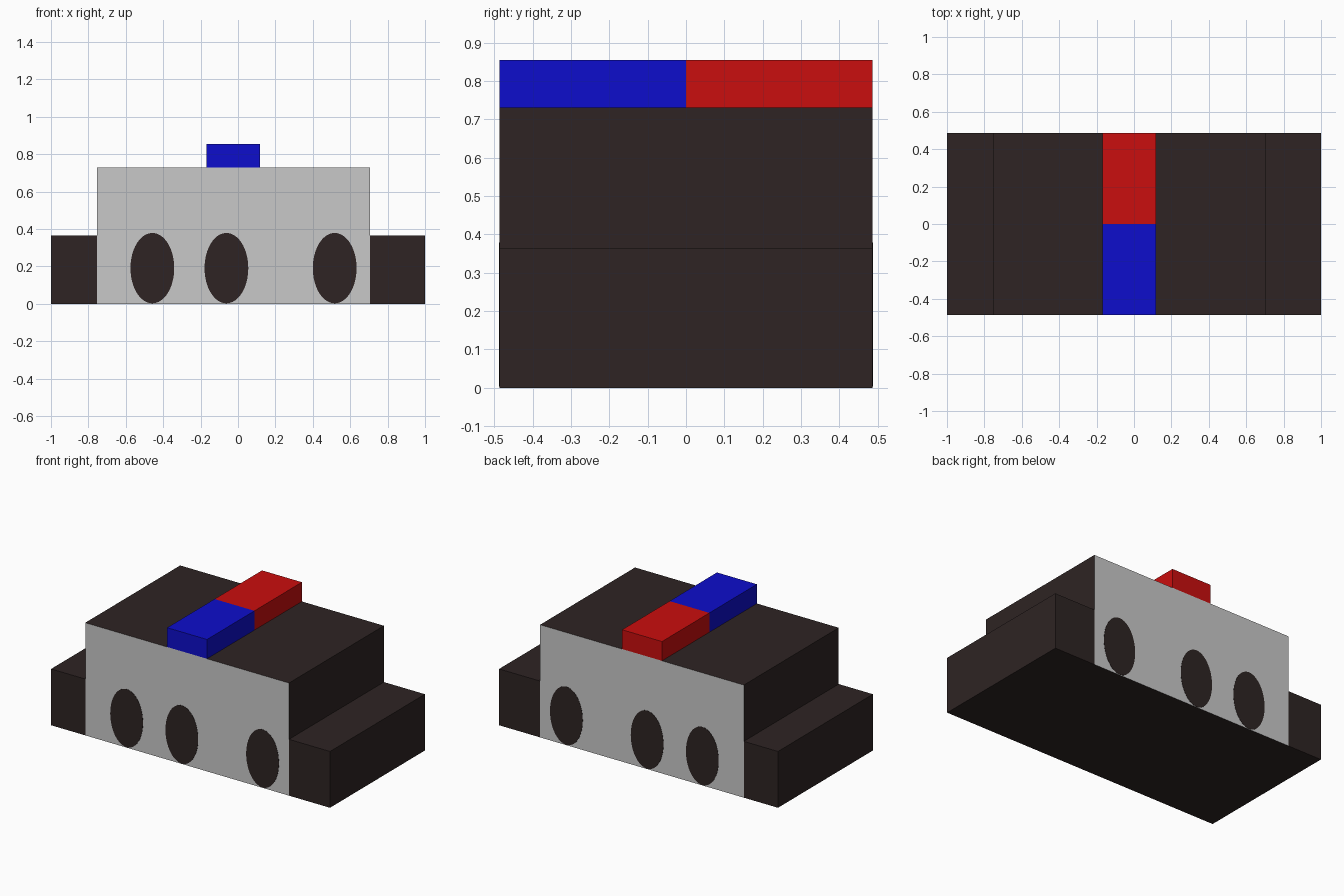
import bpy, bmesh, math
from mathutils import Vector, Matrix

if "Cube" in bpy.data.objects:
    bpy.data.objects.remove(bpy.data.objects["Cube"])

HALF = 0.486            # half width of the car in y
X0, X1 = -0.755, 0.706  # cabin ends
HOOD, ROOF, BAR = 0.365, 0.73, 0.855


def srgb(r, g, b):
    lin = [c / 255 / 12.92 if c < 11 else ((c / 255 + 0.055) / 1.055) ** 2.4 for c in (r, g, b)]
    return (*lin, 1)


def material(name, colour):
    m = bpy.data.materials.new(name)
    m.diffuse_color = srgb(*colour)
    m.use_nodes = True
    m.node_tree.nodes["Principled BSDF"].inputs["Base Color"].default_value = m.diffuse_color
    return m


dark = material("dark brown", (46, 36, 35))
grey = material("light grey", (201, 201, 201))
red = material("red", (202, 14, 14))
blue = material("blue", (13, 13, 204))


def extruded(name, profile, cuts, mats, rule):
    """Extrude an xz profile across y, cut it at planes, colour faces by rule(centre, normal)."""
    bm = bmesh.new()
    face = bm.faces.new([bm.verts.new((x, -HALF, z)) for x, z in profile])
    new = bmesh.ops.extrude_face_region(bm, geom=[face])["geom"]
    bmesh.ops.translate(bm, vec=(0, 2 * HALF, 0), verts=[v for v in new if isinstance(v, bmesh.types.BMVert)])
    for co, no in cuts:
        bmesh.ops.bisect_plane(bm, geom=bm.verts[:] + bm.edges[:] + bm.faces[:],
                               plane_co=co, plane_no=no, dist=1e-5)
    bmesh.ops.recalc_face_normals(bm, faces=bm.faces[:])
    for f in bm.faces:
        f.material_index = rule(f.calc_center_median(), f.normal)
    finish(name, bm, mats)


def finish(name, bm, mats):
    me = bpy.data.meshes.new(name)
    bm.to_mesh(me)
    bm.free()
    for m in mats:
        me.materials.append(m)
    bpy.context.collection.objects.link(bpy.data.objects.new(name, me))


# Body: stepped profile, grey on the cabin's two sides
extruded("car_body",
         [(-1, 0), (1, 0), (1, HOOD), (X1, HOOD), (X1, ROOF), (X0, ROOF), (X0, HOOD), (-1, HOOD)],
         [((X0, 0, 0), (1, 0, 0)), ((X1, 0, 0), (1, 0, 0))], [dark, grey],
         lambda c, n: int(abs(n.y) > 0.9 and X0 < c.x < X1))

# Roof light bar: blue front half, red back half
extruded("light_bar", [(-0.168, ROOF), (0.118, ROOF), (0.118, BAR), (-0.168, BAR)],
         [((0, 0, 0), (0, 1, 0))], [blue, red], lambda c, n: int(c.y > 0))

# Painted oval wheels on both sides, as thin plates
for side, label in ((-1, "front"), (1, "back")):
    for i, x in enumerate((-0.458, -0.062, 0.517)):
        bm = bmesh.new()
        bmesh.ops.create_cone(bm, cap_ends=True, segments=64, radius1=1, radius2=1, depth=1)
        place = (Matrix.Translation((x, side * HALF, 0.191))
                 @ Matrix.Diagonal((0.117, 0.003, 0.188, 1))
                 @ Matrix.Rotation(math.pi / 2, 4, 'X'))
        bm.transform(place)
        finish(f"wheel_{label}_{i + 1}", bm, [dark])
